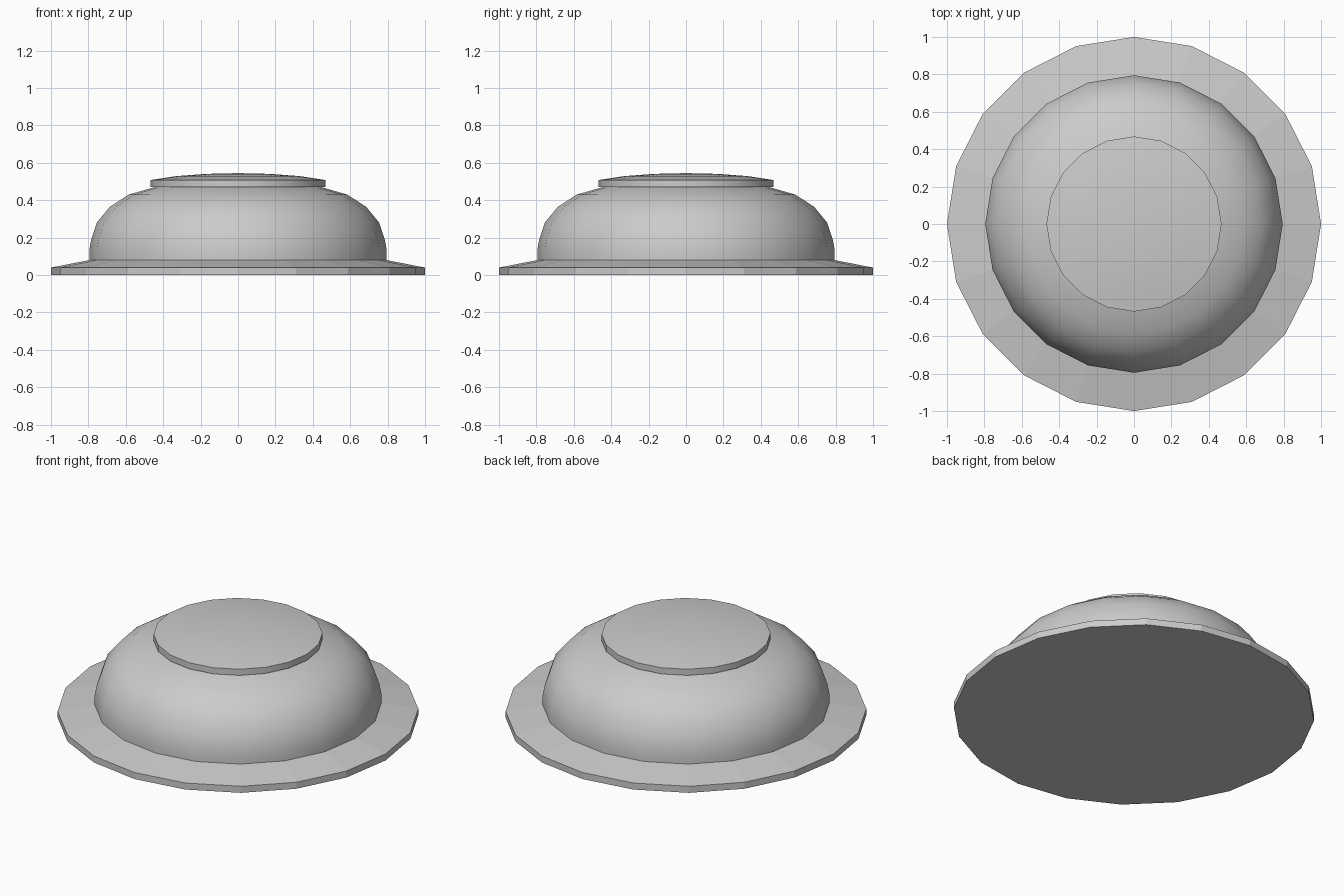
import bpy, bmesh
from math import sin, cos, pi, radians

if "Cube" in bpy.data.objects:
    bpy.data.objects.remove(bpy.data.objects["Cube"])

SIDES = 20


def lathe(name, profile, smooth):
    """Revolve (radius, z) points listed from bottom to top; radius 0 closes to a pole."""
    bm = bmesh.new()
    rings = []
    for r, z in profile:
        if r == 0:
            rings.append([bm.verts.new((0, 0, z))] * SIDES)
        else:
            rings.append([bm.verts.new((r * cos(2 * pi * i / SIDES),
                                        r * sin(2 * pi * i / SIDES), z))
                          for i in range(SIDES)])
    for low, high in zip(rings, rings[1:]):
        for i in range(SIDES):
            j = (i + 1) % SIDES
            corners = dict.fromkeys((low[i], low[j], high[j], high[i]))
            bm.faces.new(list(corners))
    mesh = bpy.data.meshes.new(name)
    bm.to_mesh(mesh)
    bm.free()
    obj = bpy.data.objects.new(name, mesh)
    bpy.context.collection.objects.link(obj)
    if smooth:
        bpy.ops.object.select_all(action='DESELECT')
        bpy.context.view_layer.objects.active = obj
        obj.select_set(True)
        bpy.ops.object.shade_smooth_by_angle(angle=radians(30))
    return obj


# Flat-bottomed base with a sloping rim
lathe("base_flange", [(0, 0), (1, 0), (1, 0.04), (0.795, 0.08)], False)

# Rounded body
lathe("dome_body", [(0.795, 0.08), (0.795, 0.135), (0.785, 0.19), (0.755, 0.28),
                    (0.685, 0.365), (0.585, 0.43), (0.445, 0.47)], True)

# Button on top: small overhang, straight side, slightly domed face
lathe("top_button", [(0.445, 0.47), (0.468, 0.47), (0.468, 0.508), (0.33, 0.529),
                     (0.17, 0.541), (0, 0.545)], True)
